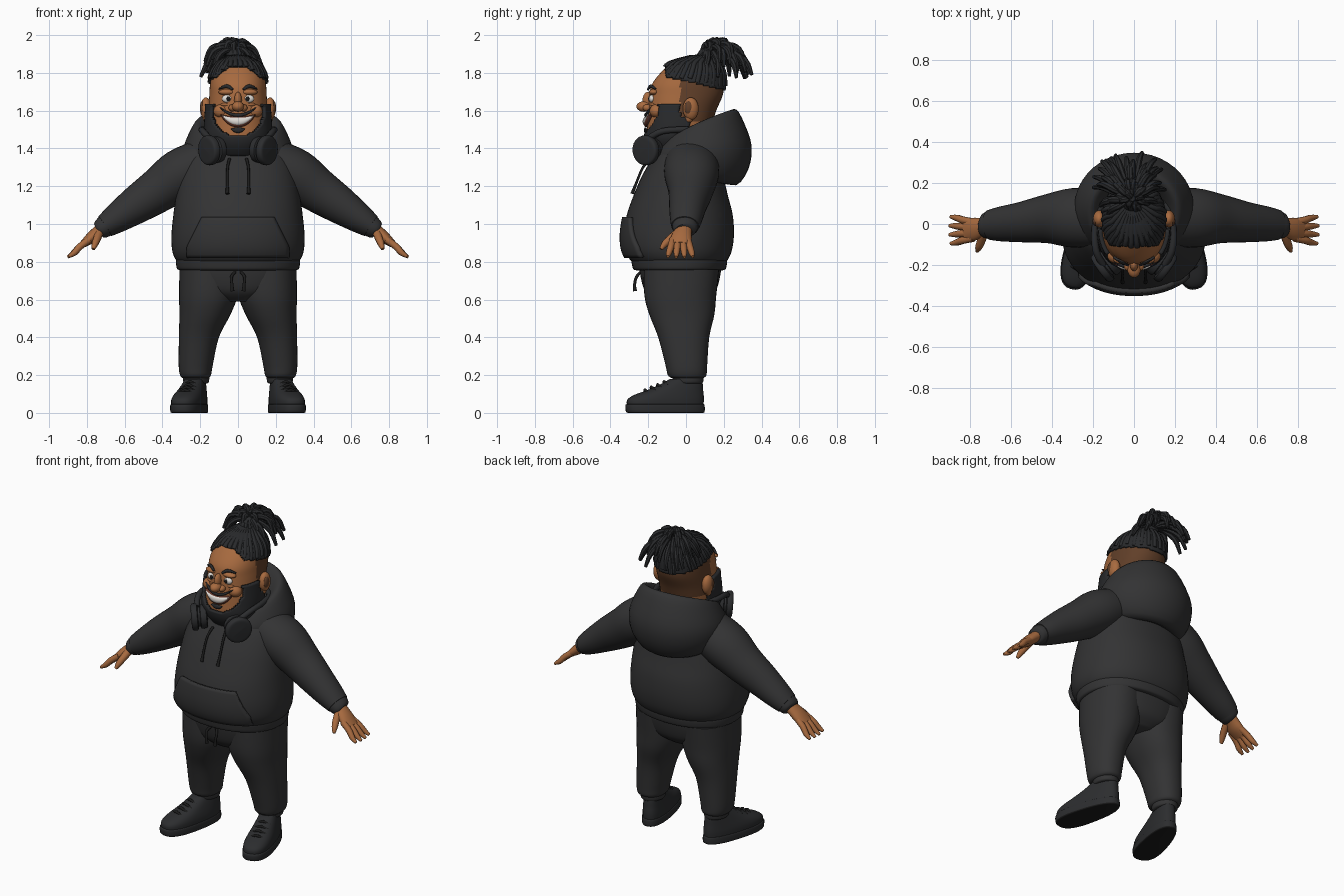
import bpy, bmesh, math, random
from mathutils import Vector as V, Matrix

if "Cube" in bpy.data.objects:
    bpy.data.objects.remove(bpy.data.objects["Cube"])
random.seed(4)
X, Y = V((1, 0, 0)), V((0, 1, 0))


def material(name, *rgb):
    m = bpy.data.materials.new(name)
    m.use_nodes = True
    m.diffuse_color = (*rgb, 1)
    m.node_tree.nodes["Principled BSDF"].inputs["Base Color"].default_value = (*rgb, 1)
    return m


CLOTH = material("charcoal cloth", .033, .033, .034)
SHOE = material("shoe leather", .025, .026, .028)
SOLE = material("black rubber", .011, .011, .011)
HAIR = material("black hair", .022, .023, .025)
SKIN = material("brown skin", .39, .145, .05)
FADE = material("shaved scalp", .12, .05, .022)
LIP = material("dark lips", .13, .04, .025)
WHITE = material("ivory white", .75, .72, .68)


def dense(rows, k=4):
    """Catmull-Rom refinement of a list of tuples."""
    out = []
    for i in range(len(rows) - 1):
        a, b, c, d = (rows[max(0, min(len(rows) - 1, i + j))] for j in (-1, 0, 1, 2))
        for s in range(k):
            t = s / k
            out.append(tuple(q + .5 * t * (r - p + t * (2*p - 5*q + 4*r - s4 + t * (3*(q - r) + s4 - p)))
                             for p, q, r, s4 in zip(a, b, c, d)))
    return out + [tuple(rows[-1])]


def ring(c, u, v, n=40, p=2.0):
    pts = []
    for i in range(n):
        a = 2 * math.pi * i / n
        f = lambda w: math.copysign(abs(w) ** (2 / p), w)
        pts.append(V(c) + u * f(math.cos(a)) + v * f(math.sin(a)))
    return pts


def stack(rows, k=4, p=2.0, n=40):
    """Rings from rows of z, centre x, centre y, radius x, radius y."""
    return [ring((cx, cy, z), X * rx, Y * ry, n, p) for z, cx, cy, rx, ry in dense(rows, k)]


def tube(points, radii, k=3, n=10, ref=None):
    """Rings swept along a path; radii are single values or pairs."""
    if not isinstance(radii, list):
        radii = [radii] * len(points)
    rows = [tuple(p) + (r if isinstance(r, tuple) else (r, r)) for p, r in zip(points, radii)]
    rows = dense(rows, k)
    P = [V(r[:3]) for r in rows]
    ref = ref or (P[-1] - P[0]).orthogonal().normalized()
    out = []
    for i, r in enumerate(rows):
        d = (P[min(i + 1, len(P) - 1)] - P[max(i - 1, 0)]).normalized()
        u = d.cross(ref).normalized()
        out.append(ring(P[i], u * r[3], d.cross(u) * r[4], n))
    return out


def finish(name, bm, mats, mirror=False, thick=0, rule=None):
    bmesh.ops.recalc_face_normals(bm, faces=bm.faces)
    if rule:
        for f in bm.faces:
            f.material_index = rule(f.calc_center_median())
    me = bpy.data.meshes.new(name)
    bm.to_mesh(me)
    bm.free()
    for m in mats:
        me.materials.append(m)
    me.shade_smooth()
    me.set_sharp_from_angle(angle=.8)
    ob = bpy.data.objects.new(name, me)
    bpy.context.collection.objects.link(ob)
    if thick:
        s = ob.modifiers.new("thickness", "SOLIDIFY")
        s.thickness, s.offset = thick, 0
    if mirror:
        ob.modifiers.new("mirror", "MIRROR")
    return ob


def loft(name, shells, *mats, caps=True, closed=True, keep=None, **kw):
    bm = bmesh.new()
    for rings in shells:
        vs = [[bm.verts.new(p) for p in r] for r in rings]
        n = len(vs[0])
        for a, b in zip(vs, vs[1:]):
            for i in range(n if closed else n - 1):
                j = (i + 1) % n
                q = [a[i], a[j], b[j], b[i]]
                c = sum((w.co for w in q), V()) / 4
                if not keep or keep(c):
                    bm.faces.new(q)
        if caps:
            bm.faces.new(vs[0])
            bm.faces.new(vs[-1])
    bmesh.ops.delete(bm, geom=[v for v in bm.verts if not v.link_faces], context="VERTS")
    bmesh.ops.remove_doubles(bm, verts=bm.verts, dist=1e-5)
    return finish(name, bm, mats, **kw)


def balls(name, items, mat, mirror=False):
    bm = bmesh.new()
    for c, r in items:
        bmesh.ops.create_uvsphere(bm, u_segments=20, v_segments=14, radius=1,
                                  matrix=Matrix.Translation(c) @ Matrix.Diagonal((*r, 1)))
    return finish(name, bm, [mat], mirror)


def front_y(rows, p, x, z):
    """Front surface of a stacked body at x, z."""
    _, _, cy, rx, ry = min(dense(rows, 30), key=lambda r: abs(r[0] - z))
    return cy - ry * max(0, 1 - min(1, abs(x) / rx) ** p) ** (1 / p)


# Hoodie body, hem and pouch pocket
TORSO = [(.79, 0, -.035, .31, .24), (.82, 0, -.038, .335, .265), (.87, 0, -.04, .35, .285),
         (.95, 0, -.038, .352, .292), (1.05, 0, -.033, .342, .28), (1.15, 0, -.028, .328, .25),
         (1.25, 0, -.018, .308, .217), (1.35, 0, 0, .272, .178), (1.42, 0, .015, .19, .14), (1.45, 0, .02, .1, .09)]
loft("hoodie_body", [stack(TORSO, p=2.2, n=56)], CLOTH)
loft("hoodie_hem", [stack([(.755, 0, -.035, .305, .23), (.762, 0, -.035, .322, .245), (.79, 0, -.035, .328, .252),
                           (.812, 0, -.036, .328, .253), (.82, 0, -.036, .315, .24)], p=2.2, n=56)], CLOTH)
pocket = []
for i in range(13):
    z = .825 + .21 * i / 12
    w = .265 - max(0, z - .88) * .5
    pocket.append([V((w * s / 12, front_y(TORSO, 2.2, w * s / 12, z) - .008, z)) for s in range(-12, 13)])
loft("front_pocket", [pocket], CLOTH, caps=False, closed=False, thick=.026)

# Hood folded behind the neck
BACK = [(.09, 1.38), (.13, 1.48), (.19, 1.58), (.235, 1.607), (.28, 1.53), (.318, 1.41),
        (.3, 1.29), (.235, 1.205), (.15, 1.25), (.09, 1.38)]
FRONT = [(.12, 1.32), (.125, 1.36), (.145, 1.385), (.165, 1.39), (.185, 1.375), (.2, 1.35),
         (.2, 1.325), (.18, 1.3), (.14, 1.29), (.12, 1.32)]
hood = []
for i in range(49):
    a = 2 * math.pi * i / 48
    w = ((1 + math.cos(a)) / 2) ** .75
    prof = dense([(f[0] + (b[0] - f[0]) * w, f[1] + (b[1] - f[1]) * w) for f, b in zip(FRONT, BACK)], 3)[:-1]
    sx = 1.06 * math.sin(a)
    hood.append([V((r * sx, .03 + r * math.cos(a), z)) for r, z in prof])
loft("hood", [hood], CLOTH, caps=False)

# Sleeves, cuffs and hands
loft("sleeves", [tube([(.16, .03, 1.34), (.3, .03, 1.265), (.42, .025, 1.18), (.54, .01, 1.1), (.65, 0, 1.025), (.705, -.005, .988)],
                      [(.12, .14), (.135, .145), (.118, .12), (.1, .1), (.077, .085), (.062, .073)], 4, 32, Y)],
     CLOTH, mirror=True)
loft("sleeve_cuffs", [tube([(.675, -.003, 1.01), (.69, -.003, .998), (.725, -.008, .973), (.738, -.008, .964)],
                           [(.055, .06), (.06, .07), (.053, .062), (.042, .05)], 3, 28, Y)], CLOTH, mirror=True)
fingers = [tube([(.785, -.03 + k * .026, .918), (.835, -.03 + k * .033, .882), (.87 - abs(k) * .003, -.03 + k * .04, .848),
                 (.905 - abs(k) * .006, -.03 + k * .044, .823 + abs(k) * .003)],
                [.019, .018, .016, .008], 3, 10, Y) for k in (-1.5, -.5, .5, 1.5)]
palm = tube([(.7, -.01, .99), (.74, -.015, .96), (.78, -.025, .925), (.825, -.03, .89)],
            [(.034, .042), (.032, .046), (.03, .056), (.018, .054)], 3, 20, Y)
thumb = tube([(.735, -.04, .955), (.745, -.08, .925), (.757, -.112, .895), (.766, -.132, .867)],
             [.024, .021, .018, .009])
loft("hands", fingers + [palm, thumb], SKIN, mirror=True)

# Trousers and ankle cuffs
loft("trouser_hips", [stack([(.59, 0, -.03, .1, .13), (.64, 0, -.03, .24, .185), (.72, 0, -.03, .295, .21),
                             (.8, 0, -.03, .3, .22)], p=2.3)], CLOTH)
loft("trouser_legs", [stack([(.185, .225, .008, .07, .085), (.2, .225, .006, .082, .102), (.25, .224, .002, .09, .11),
                             (.4, .207, -.012, .106, .135), (.52, .175, -.022, .135, .172),
                             (.62, .158, -.03, .154, .19), (.76, .155, -.025, .155, .2)], p=2.2)], CLOTH, mirror=True)
loft("ankle_cuffs", [stack([(.155, .222, .012, .056, .066), (.162, .222, .012, .067, .078),
                            (.19, .222, .01, .07, .083), (.2, .222, .01, .06, .07)])], CLOTH, mirror=True)
loft("ankles", [stack([(.08, .222, .02, .042, .05), (.19, .222, .015, .046, .055)])], SKIN, mirror=True)

# Shoes turned outward
TURN = Matrix.Translation((.225, 0, 0)) @ Matrix.Rotation(.25, 4, "Z")


def shoe(rows):
    out = []
    for z, yf, yb, w in dense(rows, 3):
        r = ring((0, (yf + yb) / 2, z), X * w, Y * ((yb - yf) / 2), 36, 2.5)
        out.append([TURN @ V((p.x * (1 - .6 * (p.y + .11)), p.y, p.z)) for p in r])
    return out


loft("shoe_soles", [shoe([(0, -.31, .09, .074), (.006, -.325, .1, .08), (.04, -.328, .1, .08), (.046, -.32, .095, .076)])],
     SOLE, SHOE, mirror=True, rule=lambda c: int(c.z > .006))
loft("shoe_uppers", [shoe([(.04, -.32, .094, .076), (.07, -.318, .096, .076), (.095, -.28, .095, .072),
                           (.12, -.21, .092, .066), (.15, -.14, .09, .059), (.18, -.085, .086, .052)])], SHOE, mirror=True)
laces = [tube([TURN @ V((s * w, y + abs(s) * .012, z - abs(s) * .02)) for s in (-1, -.5, 0, .5, 1)], .008, 2, 8)
         for y, z, w in ((-.225, .122, .042), (-.19, .137, .042), (-.155, .15, .042), (-.12, .166, .04))]
loft("shoe_laces", laces, SOLE, mirror=True)

# Drawstrings
loft("hood_drawstrings", [tube([(.045, -.185, 1.345), (.055, -.228, 1.3), (.057, -.262, 1.22), (.056, -.285, 1.16)],
                               [.008, .007, .007, .01])], SOLE, mirror=True)
loft("waist_drawstrings", [tube([(.012, -.235, .75), (.035, -.262, .72), (.032, -.272, .68), (.03, -.27, .645)],
                                [.008, .008, .008, .011])], SOLE, mirror=True)

# Head with a shaved fade
HEAD = [(1.3, 0, 0, .085, .085), (1.36, 0, -.04, .1, .11), (1.41, 0, -.05, .13, .14), (1.46, 0, -.05, .155, .157),
        (1.52, 0, -.035, .16, .17), (1.6, 0, -.02, .156, .18), (1.68, 0, 0, .152, .194), (1.74, 0, .01, .148, .19),
        (1.8, 0, .03, .135, .165), (1.85, 0, .045, .1, .125), (1.878, 0, .05, .05, .06), (1.882, 0, .05, .01, .012)]
HP = 2.2


def shell(off, k=7):
    return stack([(z, cx, cy, rx + off, ry + off) for z, cx, cy, rx, ry in HEAD], k, HP, 96)


def hairline(y):
    return 1.755 - .22 * y


def face(x, z, off=0.0):
    return V((x, front_y(HEAD, HP, x, z) - off, z))


loft("head", [shell(0)], SKIN, FADE, rule=lambda c: int(c.y > -.03 and c.z > 1.54))
loft("beard", [shell(.01)], HAIR, caps=False, thick=.02,
     keep=lambda c: 1.37 < c.z < 1.635 and c.y < (.02 if c.z < 1.57 else -.03)
     and not (c.y < -.03 and (c.x / .135) ** 2 + ((c.z - 1.59) / .125) ** 2 < 1))
loft("hair_cap", [shell(.005)], HAIR, caps=False, thick=.012,
     keep=lambda c: c.z > hairline(c.y) and c.y > -.105)

# Tight rows of hair drawn back to the knot
KNOT = V((-.01, .12, 1.885))
rows = []
for i in range(26):
    a = 2 * math.pi * i / 26
    path = []
    for z in (1.71, 1.73, 1.75, 1.77, 1.79, 1.81, 1.83, 1.85):
        _, _, cy, rx, ry = min(dense(HEAD, 12), key=lambda r: abs(r[0] - z))
        p = V(((rx + .006) * math.cos(a), cy + (ry + .006) * math.sin(a), z))
        if z > hairline(p.y) and p.y > -.11:
            path.append(p)
    path += [path[-1].lerp(KNOT, .5) + V((0, 0, .012)), KNOT] if path else []
    if len(path) > 2:
        rows.append(tube(path, .014, 2, 8))
loft("hair_rows", rows, HAIR)
loft("hair_tie", [tube([KNOT + V((0, -.01, -.03)), KNOT, KNOT + V((0, .03, .03))], [.06, .055, .045], 3, 20)], HAIR)

# Loose locks fanning from the knot
locks = []
for i in range(58):
    az = i * 2.4 + random.uniform(-.2, .2)
    e = random.uniform(-.25, 1.45)
    R = random.uniform(.115, .14)
    out = V((math.cos(az) * 1.08 * math.cos(e), math.sin(az) * math.cos(e), .8 * math.sin(e)))
    c = V((-.025, .185, 1.865))
    end = c + out * R
    locks.append(tube([KNOT + V((0, .02, .01)), KNOT.lerp(end, .5) + V((0, 0, .035)), end,
                       end + V((out.x * .04, out.y * .04, -.03 - .05 * math.cos(e)))],
                      [.014, .015, .016, .009], 3, 7))
loft("hair_locks", locks, HAIR)

# Face features
balls("ears", [((.17, .025, 1.61), (.03, .042, .06)), ((.165, .015, 1.56), (.02, .022, .025))], SKIN, True)
balls("ear_hollows", [((.188, .015, 1.615), (.014, .024, .036))], FADE, True)
balls("nose", [((0, -.222, 1.622), (.032, .04, .028)), ((0, -.2, 1.655), (.02, .03, .045)),
               ((.03, -.203, 1.615), (.02, .026, .019)), ((-.03, -.203, 1.615), (.02, .026, .019))], SKIN)
balls("cheeks", [((.088, -.155, 1.598), (.042, .038, .036)), ((.058, -.17, 1.698), (.045, .026, .017)),
                 ((.058, -.168, 1.632), (.034, .022, .012))], SKIN, True)
balls("eyes", [(face(.056, 1.663, -.006), (.029, .016, .021))], WHITE, True)
balls("irises", [(face(.05, 1.663, .007), (.01, .005, .012))], SOLE, True)
loft("eyebrows", [tube([face(x, z, .014) for x, z in ((.028, 1.712), (.06, 1.73), (.1, 1.715))],
                       [(.006, .006), (.01, .008), (.004, .006)], 4, 8, Y)], HAIR, mirror=True)


def smile(lift, height, depth, off, w=.078):
    xs = [w * s / 6 for s in range(-6, 7)]
    return tube([face(x, lift + 4.5 * x * x, off) for x in xs],
                [(height * (1 - (x / w) ** 2) + .003, depth) for x in xs], 2, 12, Y)


loft("lips", [smile(1.541, .026, .014, .008, .088)], LIP)
loft("teeth", [smile(1.543, .017, .01, .016)], WHITE)
loft("moustache", [smile(1.576, .006, .008, .012, .095)], HAIR)
loft("chin_patch", [smile(1.497, .012, .008, .008, .035)], HAIR)

# Headphones resting round the neck
axis = V((.8, -.58, -.08)).normalized()
mid = V((.135, -.2, 1.392))
cup = tube([mid + axis * t for t in (-.05, -.045, -.012, -.008, .004, .008, .034, .042, .043, .036)],
           [.04, .066, .07, .058, .058, .078, .078, .068, .05, .046], 2, 32)
loft("headphone_cups", [cup], SHOE, mirror=True)
loft("headphone_band", [tube([(s * x, y, z) for s, pts in ((-1, ((.15, -.2, 1.45), (.185, -.13, 1.49), (.19, -.02, 1.5), (.15, .1, 1.5))),
                                                          (1, ((0, .16, 1.5), (.15, .1, 1.5), (.19, -.02, 1.5),
                                                               (.185, -.13, 1.49), (.15, -.2, 1.45))))
                              for x, y, z in pts], .017, 4, 10, V((0, 0, 1)))], SHOE)
